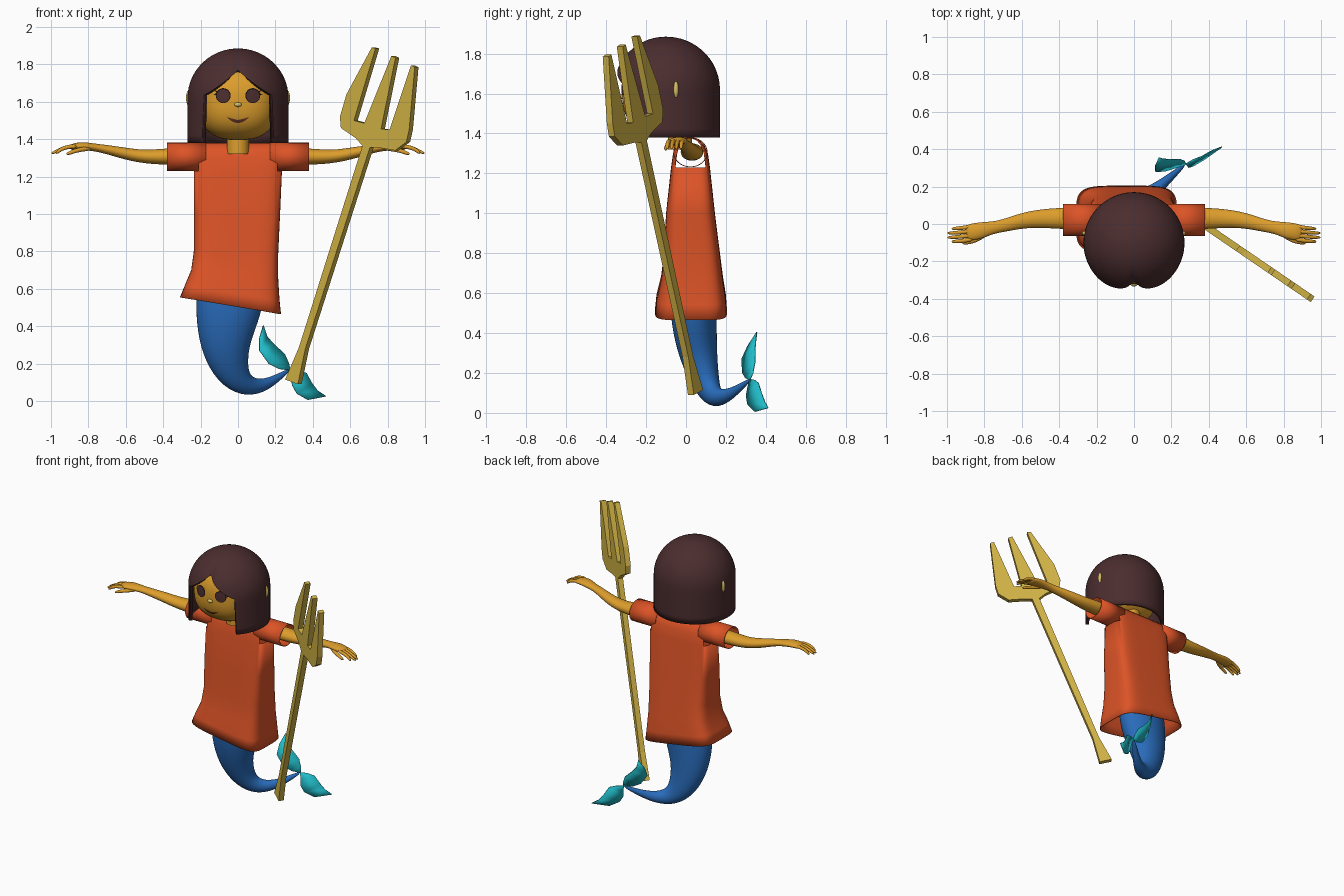
import bpy, bmesh, math
from mathutils import Vector

old = bpy.data.objects.get("Cube")
if old:
    bpy.data.objects.remove(old, do_unlink=True)


def material(name, r, g, b):
    m = bpy.data.materials.new(name)
    m.diffuse_color = (r, g, b, 1)
    m.use_nodes = True
    node = m.node_tree.nodes["Principled BSDF"]
    node.inputs["Base Color"].default_value = (r, g, b, 1)
    node.inputs["Roughness"].default_value = 0.7
    return m


SKIN = material("golden_skin", .72, .34, .025)
HAIR = material("dark_brown_hair", .07, .026, .028)
SHIRT = material("orange_cloth", .72, .088, .02)
TAIL = material("blue_tail", .022, .15, .50)
FIN = material("turquoise_fin", .015, .50, .58)
METAL = material("brass", .64, .45, .06)
PALE = material("pale_yellow", .68, .52, .13)
BLACK = material("black", .008, .005, .005)
LIPS = material("brown_lips", .12, .03, .015)


def finish(name, bm, mat, smooth=True, shell=0, offset=-1, subdiv=0):
    """Turn a bmesh into a named object with its material and modifiers."""
    bmesh.ops.recalc_face_normals(bm, faces=bm.faces)
    mesh = bpy.data.meshes.new(name)
    bm.to_mesh(mesh)
    bm.free()
    mesh.materials.append(mat)
    ob = bpy.data.objects.new(name, mesh)
    bpy.context.collection.objects.link(ob)
    if shell:
        mod = ob.modifiers.new("shell", 'SOLIDIFY')
        mod.thickness, mod.offset = shell, offset
    if subdiv:
        mod = ob.modifiers.new("round", 'SUBSURF')
        mod.levels = mod.render_levels = subdiv
    if smooth:
        bpy.ops.object.select_all(action='DESELECT')
        ob.select_set(True)
        bpy.context.view_layer.objects.active = ob
        bpy.ops.object.shade_smooth_by_angle(angle=math.radians(45))
    return ob


def bridge(bm, rings, first=False, last=False):
    """Skin a list of closed point rings, with optional end caps."""
    rows = [[bm.verts.new(p) for p in ring] for ring in rings]
    n = len(rows[0])
    for a, b in zip(rows, rows[1:]):
        for i in range(n):
            j = (i + 1) % n
            bm.faces.new((a[i], a[j], b[j], b[i]))
    if first:
        bm.faces.new(rows[0])
    if last:
        bm.faces.new(rows[-1])


def limb(name, rows, mat, n=12):
    """Tube through rows of x, y, z, depth radius, height radius."""
    pts = [Vector(r[:3]) for r in rows]
    rings = []
    for i, r in enumerate(rows):
        t = (pts[min(i + 1, len(pts) - 1)] - pts[max(i - 1, 0)]).normalized()
        u = Vector((0, 1, 0))
        u = (u - t * u.dot(t)).normalized()
        v = t.cross(u)
        angles = [math.tau * k / n for k in range(n)]
        rings.append([pts[i] + u * r[3] * math.cos(a) + v * r[4] * math.sin(a) for a in angles])
    bm = bmesh.new()
    bridge(bm, rings, True, True)
    return finish(name, bm, mat, subdiv=2)


def spow(v, p):
    return math.copysign(abs(v) ** p, v)


# Head: a squarish rounded ball
HC, HR, HP = Vector((0, -.11, 1.6)), Vector((.215, .21, .205)), 2.5
bm = bmesh.new()
bmesh.ops.create_uvsphere(bm, u_segments=48, v_segments=32, radius=1)
for v in bm.verts:
    norm = sum(abs(c) ** HP for c in v.co) ** (1 / HP)
    v.co = Vector([HC[i] + HR[i] * v.co[i] / norm for i in range(3)])
finish("head", bm, SKIN)


def face_y(x, z):
    k = 1 - abs(x / HR.x) ** HP - abs((z - HC.z) / HR.z) ** HP
    return HC.y - HR.y * max(k, 0) ** (1 / HP)


def decal(name, outline, mat, lift):
    """Thin plate that follows the front of the face."""
    bm = bmesh.new()
    cx = sum(p[0] for p in outline) / len(outline)
    cz = sum(p[1] for p in outline) / len(outline)
    mid, *rim = [bm.verts.new((x, face_y(x, z) - lift, z)) for x, z in [(cx, cz)] + outline]
    for a, b in zip(rim, rim[1:] + rim[:1]):
        bm.faces.new((mid, a, b))
    finish(name, bm, mat, smooth=False)


def disc(cx, cz, r):
    return [(cx + r * math.cos(math.tau * k / 24), cz + r * math.sin(math.tau * k / 24)) for k in range(24)]


def ball(name, centre, radii, mat):
    bm = bmesh.new()
    bmesh.ops.create_uvsphere(bm, u_segments=20, v_segments=12, radius=1)
    for v in bm.verts:
        v.co = Vector([centre[i] + radii[i] * v.co[i] for i in range(3)])
    finish(name, bm, mat)


# Eyes, lashes, ear tips, nose and mouth
for side, s in (("left", 1), ("right", -1)):
    decal(side + "_eye_rim", disc(s * .079, 1.633, .040), BLACK, .003)
    decal(side + "_eye", disc(s * .079, 1.632, .035), HAIR, .006)
    for k, a in enumerate((.15, .55)):
        ca, sa = math.cos(a), math.sin(a)
        x, z = s * (.079 + .036 * ca), 1.633 + .036 * sa
        decal(f"{side}_lash_{k}", [(x - s * .006 * sa, z + .006 * ca), (x + s * .006 * sa, z - .006 * ca),
                                   (x + s * .02 * ca, z + .02 * sa)], BLACK, .004)
    ball(side + "_ear_tip", (s * .262, -.05, 1.62), (.016, .013, .042), PALE)
ball("nose", (0, face_y(0, 1.585), 1.585), (.02, .014, .012), PALE)
steps = [-1 + k / 6 for k in range(13)]
upper = [(.06 * t, 1.502 + .016 * t * t) for t in steps]
lower = [(.06 * t, 1.487 + .031 * t * t) for t in reversed(steps[1:-1])]
decal("mouth", upper + lower, LIPS, .005)

# Hair: domed bob whose rim rises into a parted opening at the front
bm = bmesh.new()
COLS, ROWS = 144, 22
columns = []
for i in range(COLS):
    th = math.tau * i / COLS
    x = abs(.27 * math.sin(th))
    rim = 1.38
    if math.cos(th) > 0 and x < .187:
        rim = 1.635 + .135 * (1 - x / .187) ** 1.2
    near = min(th, math.tau - th)
    col = []
    for k in range(1, ROWS + 1):
        f = k / ROWS
        # the dome takes the first part of each column, the straight fall the rest
        low = math.asin(max(rim - 1.62, 0) / .265)
        a = math.pi / 2 + (low - math.pi / 2) * min(f / .75, 1)
        z = 1.62 + .265 * math.sin(a)
        if f > .75:
            z += (min(rim, z) - z) * (f - .75) / .25 if rim < 1.62 else -.0005 * (f - .75)
        r = .27 * math.cos(a)
        r *= 1 - .09 * math.exp(-(near / .12) ** 2) * math.cos(a) ** 2
        col.append(bm.verts.new((r * math.sin(th), -.1 - r * math.cos(th), z)))
    columns.append(col)
apex = bm.verts.new((0, -.1, 1.885))
for a, b in zip(columns, columns[1:] + columns[:1]):
    bm.faces.new((apex, a[0], b[0]))
    for k in range(ROWS - 1):
        bm.faces.new((a[k], a[k + 1], b[k + 1], b[k]))
finish("hair", bm, HAIR, shell=.025)

# Neck
bm = bmesh.new()
bridge(bm, [[(.06 * math.cos(math.tau * k / 32), -.03 + .06 * math.sin(math.tau * k / 32), z)
             for k in range(32)] for z in (1.32, 1.45)], True, True)
finish("neck", bm, SKIN)

# Shirt body: rows of height, x range, y range, hem tilt
shirt_rows = [(1.38, -.235, .235, .005, .035, 0), (1.37, -.235, .235, -.025, .065, 0),
              (1.345, -.235, .235, -.05, .09, 0), (1.30, -.235, .235, -.065, .11, 0),
              (1.23, -.235, .235, -.075, .12, 0), (1.0, -.235, .225, -.10, .145, 0),
              (.8, -.235, .215, -.11, .17, .05), (.68, -.25, .215, -.125, .185, .1),
              (.58, -.285, .222, -.148, .2, .15), (.51, -.31, .23, -.155, .205, .167)]
rings = []
for z, x0, x1, y0, y1, tilt in shirt_rows:
    ring = []
    for k in range(64):
        a = math.tau * k / 64
        x = (x0 + x1) / 2 + (x1 - x0) / 2 * spow(math.cos(a), .42)
        y = (y0 + y1) / 2 + (y1 - y0) / 2 * spow(math.sin(a), .42)
        ring.append((x, y, z - tilt * (x + .04)))
    rings.append(ring)
bm = bmesh.new()
bridge(bm, rings, True)
holes = [f for f in bm.faces if abs(f.calc_center_median().x) > .21 and f.calc_center_median().z > 1.24]
bmesh.ops.delete(bm, geom=holes, context='FACES')
finish("shirt_body", bm, SHIRT, shell=.006)

# Sleeves, arms and hands
arm_rows = [(.30, .03, 1.307, .06, .046), (.38, .03, 1.307, .06, .046), (.5, .03, 1.305, .051, .037),
            (.6, .018, 1.322, .043, .033), (.7, -.01, 1.345, .034, .025), (.76, -.02, 1.355, .034, .021),
            (.82, -.035, 1.363, .047, .023), (.87, -.043, 1.362, .046, .02), (.90, -.048, 1.355, .04, .014)]
for side, s in (("left", 1), ("right", -1)):
    bm = bmesh.new()
    bridge(bm, [[(s * x, .022 + .086 * math.cos(math.tau * k / 40), 1.306 + .075 * math.sin(math.tau * k / 40))
                 for k in range(40)] for x in (.17, .38)])
    finish(side + "_sleeve", bm, SHIRT, shell=.004)

    def mirrored(rows):
        return [(s * r[0], *r[1:]) for r in rows]

    limb(side + "_arm", mirrored(arm_rows), SKIN)
    for k, tip in enumerate((.975, 1.0, 1.0, .975)):
        y = -.012 - .023 * k
        limb(f"{side}_finger_{k}", mirrored([
            (.86, y, 1.362, .013, .013), (.91, y - .008, 1.36, .012, .012),
            (.95, y - .012, 1.345, .011, .011), (tip, y - .014, 1.322, .008, .008)]), SKIN, 8)
    limb(side + "_thumb", mirrored([
        (.78, -.045, 1.352, .016, .014), (.84, -.084, 1.345, .014, .013),
        (.88, -.098, 1.335, .012, .012), (.92, -.103, 1.318, .009, .009)]), SKIN, 8)

# Curling tail
limb("tail", [(-.03, .03, .78, .10, .17), (-.04, .035, .55, .122, .19), (-.065, .045, .40, .112, .162),
              (-.068, .065, .27, .095, .13), (-.03, .10, .145, .07, .095), (.04, .135, .077, .05, .06),
              (.125, .19, .077, .034, .038), (.20, .255, .115, .02, .022), (.275, .322, .168, .009, .009)], TAIL, 16)


def leaf(name, base, pairs, tip):
    """Thin pointed fin from its two edges."""
    bm = bmesh.new()
    base, tip = bm.verts.new(base), bm.verts.new(tip)
    rows = [[bm.verts.new(p) for p in pair] for pair in pairs]
    bm.faces.new((base, *rows[0]))
    for a, b in zip(rows, rows[1:]):
        bm.faces.new((a[0], a[1], b[1], b[0]))
    bm.faces.new((rows[-1][0], rows[-1][1], tip))
    finish(name, bm, FIN, shell=.006, offset=0)


leaf("upper_fin", (.28, .32, .165), [((.22, .30, .172), (.272, .335, .2)), ((.165, .283, .2), (.25, .345, .25)),
     ((.115, .28, .27), (.19, .345, .305)), ((.114, .31, .335), (.155, .348, .345))], (.135, .355, .405))
leaf("lower_fin", (.275, .32, .17), [((.285, .31, .13), (.32, .345, .165)), ((.29, .302, .085), (.365, .362, .15)),
     ((.315, .31, .04), (.395, .38, .095)), ((.375, .345, .006), (.425, .395, .055))], (.47, .412, .025))

# Trident: flat outline of x and height, set in a slanted upright plane
outline = [(.262, .115), (.33, .09), (.37, .28), (.715, 1.355), (.76, 1.355), (.85, 1.34), (.91, 1.385),
           (.925, 1.45), (.955, 1.785), (.935, 1.795), (.82, 1.45), (.775, 1.455), (.852, 1.835),
           (.83, 1.845), (.685, 1.485), (.63, 1.5), (.745, 1.885), (.725, 1.89), (.59, 1.64),
           (.555, 1.52), (.56, 1.46), (.64, 1.405), (.675, 1.365), (.335, .285)]
bm = bmesh.new()
normal = Vector((.56, .82, 0)).normalized() * .018
flat = [Vector((x, .045 - .683 * (x - .30), z)) for x, z in outline]
bridge(bm, [[p - normal for p in flat], [p + normal for p in flat]], True, True)
finish("trident", bm, METAL, smooth=False)
